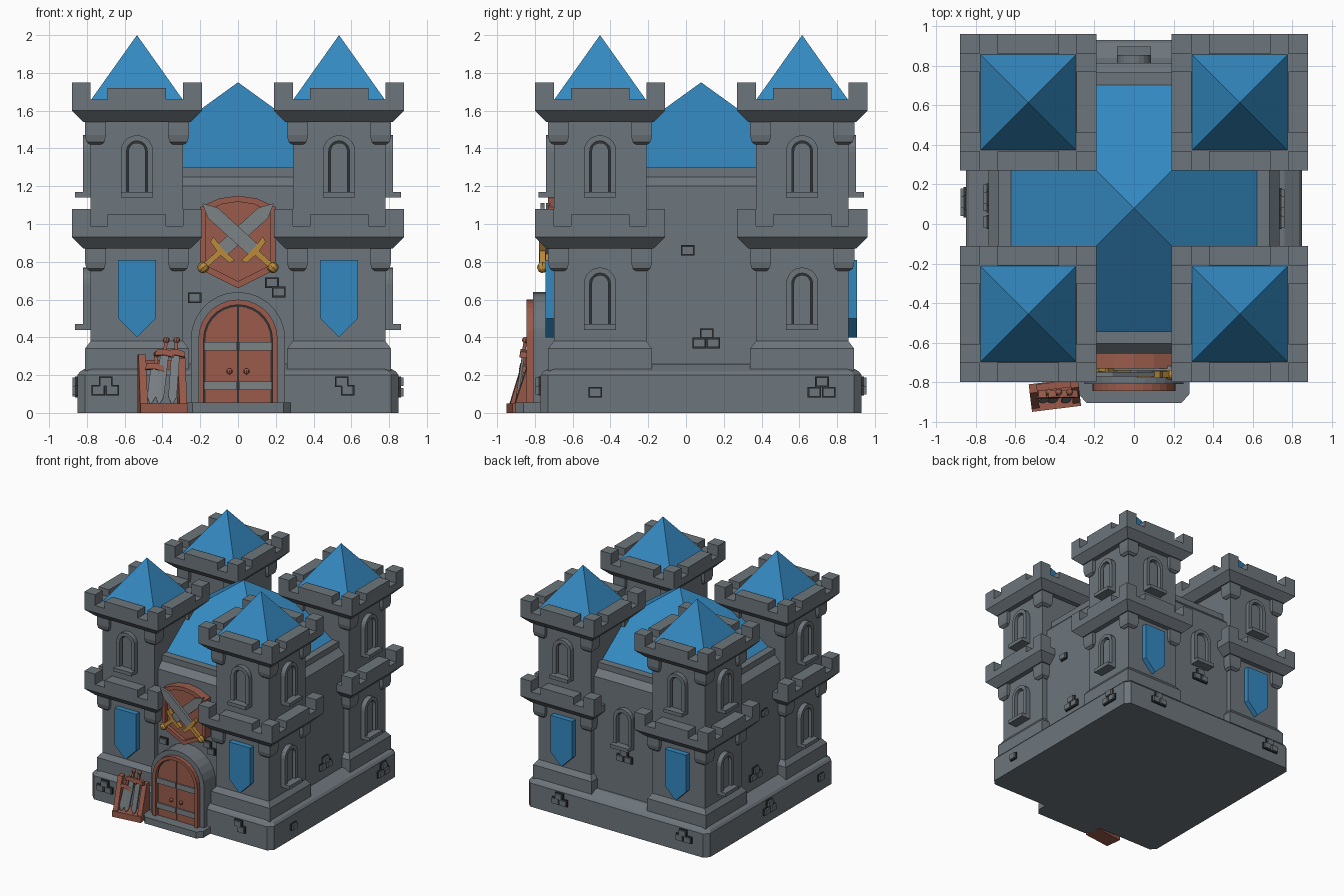
import bpy, bmesh, math
from mathutils import Matrix, Vector

if "Cube" in bpy.data.objects:
    bpy.data.objects.remove(bpy.data.objects["Cube"])

CY = 0.08          # centre of the keep in y
T = 0.535          # tower offset from the centre


def mat(name, r, g, b):
    m = bpy.data.materials.new(name)
    m.diffuse_color = (r, g, b, 1)
    m.use_nodes = True
    m.node_tree.nodes["Principled BSDF"].inputs["Base Color"].default_value = m.diffuse_color
    return m


STONE = mat("grey stone", 0.155, 0.18, 0.2)
BLUE = mat("blue roof", 0.034, 0.25, 0.53)
WOOD = mat("red brown wood", 0.32, 0.105, 0.07)
STEEL = mat("steel", 0.2, 0.225, 0.24)
GOLD = mat("gold", 0.5, 0.26, 0.045)
DARK = mat("dark gap", 0.03, 0.033, 0.036)


def finish(name, bm, m, M=Matrix()):
    bmesh.ops.recalc_face_normals(bm, faces=bm.faces[:])
    me = bpy.data.meshes.new(name)
    bm.to_mesh(me)
    bm.free()
    me.transform(M)
    me.materials.append(m)
    o = bpy.data.objects.new(name, me)
    bpy.context.collection.objects.link(o)
    return o


def loft(name, cx, cy, sections, m, cut=0.0):
    """Stack of square sections (half width, z); cut chamfers the corners."""
    bm = bmesh.new()
    rings = []
    for h, z in sections:
        if cut:
            c = h - cut
            pts = [(h, -c), (h, c), (c, h), (-c, h), (-h, c), (-h, -c), (-c, -h), (c, -h)]
        else:
            pts = [(h, -h), (h, h), (-h, h), (-h, -h)]
        rings.append([bm.verts.new((cx + x, cy + y, z)) for x, y in pts])
    n = len(rings[0])
    for a, b in zip(rings, rings[1:]):
        for i in range(n):
            bm.faces.new((a[i], a[(i + 1) % n], b[(i + 1) % n], b[i]))
    bm.faces.new(rings[0])
    bm.faces.new(rings[-1])
    bmesh.ops.remove_doubles(bm, verts=bm.verts[:], dist=1e-5)
    return finish(name, bm, m)


def prism(name, pts, y0, y1, m, M=Matrix()):
    """Extrude an (x, z) profile from y0 to y1."""
    bm = bmesh.new()
    a = [bm.verts.new((x, y0, z)) for x, z in pts]
    b = [bm.verts.new((x, y1, z)) for x, z in pts]
    n = len(pts)
    for i in range(n):
        bm.faces.new((a[i], a[(i + 1) % n], b[(i + 1) % n], b[i]))
    bm.faces.new(a)
    bm.faces.new(b)
    return finish(name, bm, m, M)


def box(name, x0, x1, y0, y1, z0, z1, m, M=Matrix()):
    return prism(name, [(x0, z0), (x1, z0), (x1, z1), (x0, z1)], y0, y1, m, M)


def ball(name, p, r, m, M=Matrix()):
    bm = bmesh.new()
    bmesh.ops.create_uvsphere(bm, u_segments=8, v_segments=6, radius=r)
    return finish(name, bm, m, M @ Matrix.Translation(p))


def arch(r, z0, top, n=10):
    """Round-headed outline from right foot over to left foot."""
    c = top - r
    return [(r, z0)] + [(r * math.cos(math.pi * i / n), c + r * math.sin(math.pi * i / n))
                        for i in range(n + 1)] + [(-r, z0)]


def side(deg, along, dist):
    """Frame on a wall: local -y points outward, x runs along the wall."""
    R = Matrix.Rotation(math.radians(deg), 4, 'Z')
    return Matrix.Translation((0, CY, 0)) @ R @ Matrix.Translation((along, -dist, 0))


def window(M, z):
    prism("window_frame", arch(.085, z + .03, z + .33) + arch(.055, z + .03, z + .30)[::-1],
          .02, -.04, STONE, M)
    prism("window_gap", arch(.055, z + .03, z + .30), .02, -.004, DARK, M)
    prism("window_pane", arch(.045, z + .03, z + .29), .02, -.02, STONE, M)
    box("window_sill", -.085, .085, .02, -.082, z, z + .03, STONE, M)


def brick(M, x, z):
    box("brick_edge", x - .036, x + .036, .02, -.012, z - .028, z + .028, DARK, M)
    box("brick", x - .03, x + .03, .02, -.026, z - .022, z + .022, STONE, M)


def crown(cx, cy, z):
    """Battlement with flared underside, merlons and corner corbels; z is its rim bottom."""
    loft("crown_ring", cx, cy, [(.285, z - .06), (.345, z), (.345, z + .06)], STONE)
    for k in range(4):
        M = Matrix.Translation((cx, cy, 0)) @ Matrix.Rotation(k * math.pi / 2, 4, 'Z')
        box("crown_corner", .245, .345, -.345, -.245, z + .05, z + .15, STONE, M)
        box("crown_merlon", -.155, .155, -.345, -.245, z + .05, z + .12, STONE, M)
    for sx in (-1, 1):
        for sy in (-1, 1):
            loft("corbel", cx + sx * .22, cy + sy * .22,
                 [(.03, z - .18), (.048, z - .165), (.056, z - .13), (.056, z - .05)], STONE)


# Base, keep and main roof
loft("base", 0, CY, [(.85, 0), (.85, .2), (.835, .22), (.76, .26)], STONE, .04)
loft("keep_wall", 0, CY, [(.735, .2), (.735, 1.2), (.685, 1.25), (.685, 1.30), (.63, 1.30)], STONE)
loft("main_roof", 0, CY, [(.63, 1.295), (.0, 1.75)], BLUE)

# Four corner towers
for sx in (-1, 1):
    for sy in (-1, 1):
        cx, cy = sx * T, CY + sy * T
        loft("tower", cx, cy, [(.275, .2), (.275, .34), (.245, .38), (.245, 1.56)], STONE)
        crown(cx, cy, .93)
        crown(cx, cy, 1.60)
        loft("tower_roof", cx, cy, [(.245, 1.655), (0, 2.0)], BLUE)
        flat = side(90 * sx, sx * sy * T, .78)          # outer left/right face
        window(flat, .44)
        window(flat, 1.14)
        face = side(0 if sy < 0 else 180, -sy * sx * T, .78)   # front/back face
        window(face, 1.14)
        prism("banner", [(-.1, .81), (.1, .81), (.1, .5), (0, .40), (-.1, .5)],
              .01, -.045, BLUE, face)

# Back window and loose bricks
window(side(180, 0, .735), .68)
bricks = {(0, .85): [(-.70, .165), (-.74, .12), (-.665, .12), (.55, .165), (.58, .12)],
          (0, .735): [(-.23, .61), (.18, .69), (.215, .64)],
          (90, .85): [(-.56, .11), (.64, .165), (.60, .11), (.675, .11)],
          (90, .735): [(-.07, .86), (.03, .42), (-.01, .37), (.065, .37)],
          (-90, .85): [(-.03, .165), (-.07, .11), (.01, .11), (.66, .12)],
          (-90, .735): [(.07, .86), (-.05, .42), (-.09, .37), (-.015, .37)],
          (180, .85): [(.63, .165), (.60, .12), (.675, .12), (-.53, .165), (-.56, .12), (-.49, .12)],
          (180, .735): [(0, .63), (-.035, .58), (.04, .58)]}
for (deg, dist), spots in bricks.items():
    for x, z in spots:
        brick(side(deg, 0, dist), x, z)

# Gate
prism("gate_arch", arch(.25, 0, .64, 14), -.6, -.81, STONE)
prism("gate_frame", arch(.21, .04, .60, 14) + arch(.182, .04, .572, 14)[::-1], -.75, -.845, WOOD)
prism("gate_gap", arch(.185, .04, .572, 14), -.75, -.813, DARK)
half = arch(.172, .05, .562, 14)
half = [p for p in half if p[0] > .004] + [(.004, .562), (.004, .05)]
for s in (-1, 1):
    prism("door_leaf", [(s * x, z) for x, z in half], -.78, -.82, WOOD)
    for z in (.12, .33):
        box("door_band", s * .005, s * .18, -.80, -.832, z, z + .045, STEEL)
    ball("door_knob", (s * .045, -.828, .22), .016, WOOD)
prism("gate_step", [(-.28, .7), (.28, .7), (.28, .86), (.24, .905), (-.24, .905), (-.28, .86)],
      0, .055, STONE, Matrix.Rotation(math.pi / 2, 4, 'X'))


def sword(base, tip, width, hilt, hilt_mat):
    """Sword with its pommel at base and its point at tip."""
    base, tip = Vector(base), Vector(tip)
    z = (tip - base).normalized()
    x = Vector((0, 1, 0)).cross(z).normalized()
    R = Matrix((x, z.cross(x), z)).transposed().to_4x4()
    M = Matrix.Translation(base) @ R
    n, w = (tip - base).length, width / 2
    prism("sword_blade", [(-w, hilt), (w, hilt), (w, n - width), (0, n), (-w, n - width)],
          -w * .3, w * .3, STEEL, M)
    prism("sword_guard", [(-w * 2.3, hilt + .02), (-w * 2, hilt - .01), (0, hilt - .02), (w * 2, hilt - .01),
                          (w * 2.3, hilt + .02), (0, hilt + .012)], -.018, .018, hilt_mat, M)
    box("sword_grip", -w * .4, w * .4, -w * .4, w * .4, 0, hilt, hilt_mat, M)
    ball("sword_pommel", (0, 0, 0), w * .8, hilt_mat, M)


# Shield with crossed swords
def shield(k):
    pts = [(-.2, 1.09), (-.1, 1.135), (0, 1.15), (.1, 1.135), (.2, 1.09), (.2, .76), (.1, .71), (0, .66),
           (-.1, .71), (-.2, .76)]
    return [(x * k, .92 + (z - .92) * k) for x, z in pts]


prism("shield", shield(.99), -.64, -.70, WOOD)
outer, inner = shield(1), shield(.86)
prism("shield_rim", outer + outer[:1] + inner[:1] + inner[:0:-1] + inner[:1], -.64, -.70, WOOD).hide_render = False
for i in range(10):
    j = (i + 1) % 10
    prism("shield_border", [outer[i], outer[j], inner[j], inner[i]], -.69, -.73, WOOD)
for s in (-1, 1):
    y = -.745 - .015 * s
    sword((s * .185, y, .77), (-s * .19, y, 1.11), .075, .13, GOLD)

# Weapon rack beside the gate
M = Matrix.Translation((-.40, -.865, 0)) @ Matrix.Rotation(math.radians(7), 4, 'Z')
box("rack_base", -.125, .125, -.07, .07, 0, .05, WOOD, M)
for x, h in ((-.105, .29), (.105, .31)):
    prism("rack_post", [(-.07, 0), (.07, 0), (.07, h), (.025, h)], x - .02, x + .02, WOOD,
          M @ Matrix.Rotation(math.pi / 2, 4, 'Z'))
box("rack_bar", -.11, .11, .03, .065, .23, .28, WOOD, M)
for top, foot, z in ((-.43, -.465, .31), (-.38, -.42, .385), (-.325, -.35, .385)):
    sword((top, -.85, z), (foot, -.90, .04), .045, .07, WOOD)
